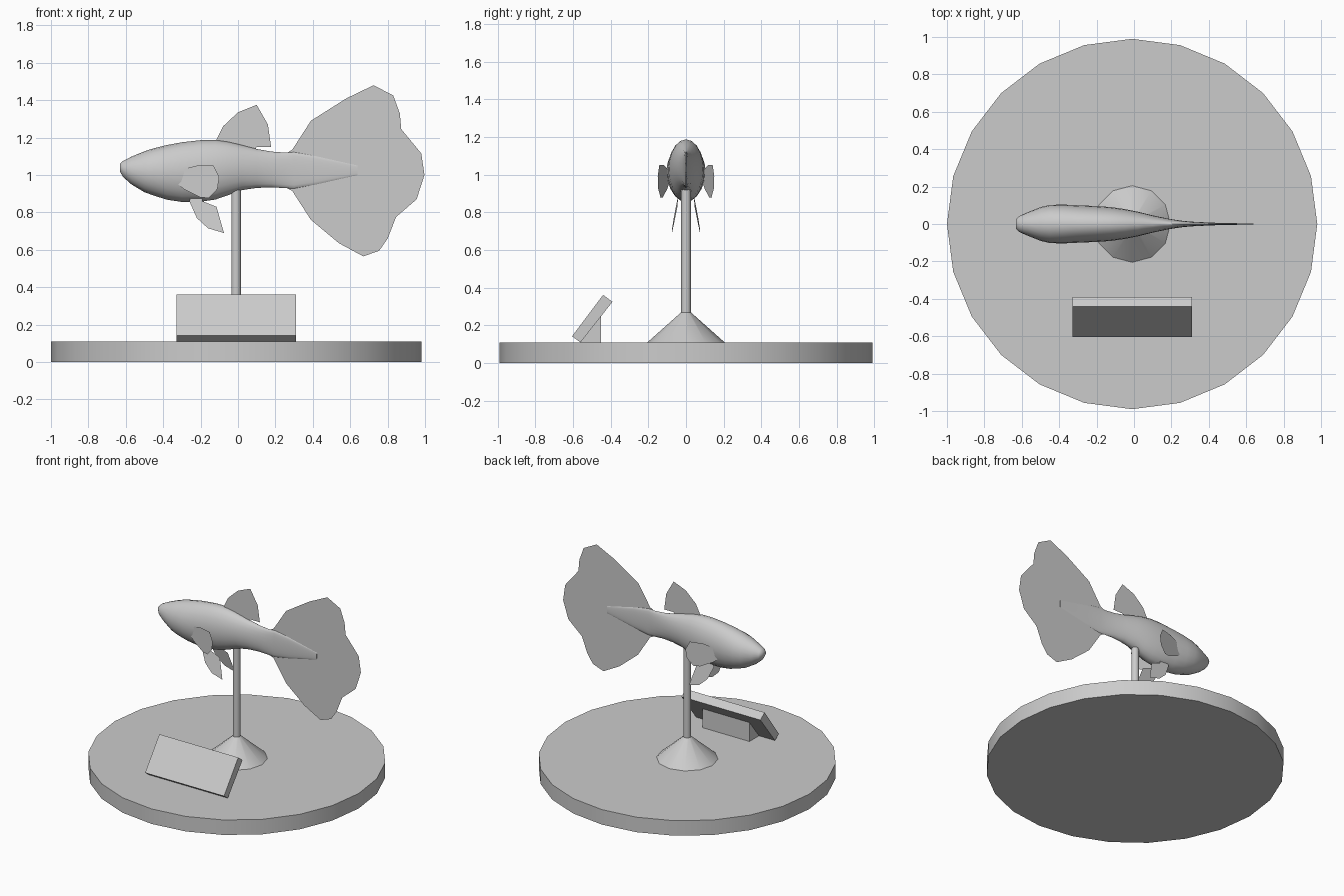
import bpy, bmesh, math
from mathutils import Vector

if "Cube" in bpy.data.objects:
    bpy.data.objects.remove(bpy.data.objects["Cube"])

grey = bpy.data.materials.new("plain grey")
grey.diffuse_color = (0.6, 0.6, 0.6, 1)
grey.use_nodes = True
grey.node_tree.nodes["Principled BSDF"].inputs["Base Color"].default_value = grey.diffuse_color
CX = -0.01  # centre of stand


def make(name, verts, faces, smooth=None, solid=True):
    me = bpy.data.meshes.new(name)
    me.from_pydata(verts, [], faces)
    ob = bpy.data.objects.new(name, me)
    bpy.context.collection.objects.link(ob)
    me.materials.append(grey)
    if solid:
        bm = bmesh.new()
        bm.from_mesh(me)
        bmesh.ops.recalc_face_normals(bm, faces=bm.faces)
        bm.to_mesh(me)
        bm.free()
    if smooth:
        bpy.ops.object.select_all(action='DESELECT')
        ob.select_set(True)
        bpy.context.view_layer.objects.active = ob
        bpy.ops.object.shade_smooth_by_angle(angle=math.radians(smooth))
    return ob


def loft(name, rings, smooth=None):
    """Skin a list of equal rings and cap both ends."""
    n = len(rings[0])
    verts = [v for r in rings for v in r]
    faces = [(i * n + j, i * n + (j + 1) % n, (i + 1) * n + (j + 1) % n, (i + 1) * n + j)
             for i in range(len(rings) - 1) for j in range(n)]
    faces += [tuple(range(n)), tuple(range(len(verts) - n, len(verts)))]
    return make(name, verts, faces, smooth)


def turned(name, profile, sides, smooth):
    """Round part from (radius, height) pairs."""
    angles = [2 * math.pi * k / sides for k in range(sides)]
    return loft(name, [[(CX + r * math.cos(a), r * math.sin(a), z) for a in angles]
                       for r, z in profile], smooth)


def prism(name, profile, x0, x1):
    """Extrude a (y, z) profile along x."""
    return loft(name, [[(x, y, z) for y, z in profile] for x in (x0, x1)])


def sheet(name, outline, depth=lambda x, z: 0.0):
    """Thin fin from an (x, z) outline; depth gives y."""
    return make(name, [(x, depth(x, z), z) for x, z in outline],
                [tuple(range(len(outline)))], solid=False)


# Stand
turned("base_disc", [(0.99, 0), (0.99, 0.11)], 24, 30)
turned("pole_foot", [(0.205, 0.11), (0.025, 0.27)], 12, 35)
turned("pole", [(0.026, 0.2), (0.026, 0.96)], 12, 35)

# Tilted plaque and its support
prism("plaque", [(-0.605, 0.142), (-0.56, 0.11), (-0.39, 0.325), (-0.44, 0.362)], -0.33, 0.31)
prism("plaque_support", [(-0.56, 0.11), (-0.45, 0.11), (-0.45, 0.249)], -0.2, 0.18)

# Body: x, bottom, top, half width
stations = [(-0.632, 1.02, 1.06, 0.025), (-0.615, 0.99, 1.075, 0.042), (-0.57, 0.95, 1.098, 0.062),
            (-0.5, 0.908, 1.127, 0.09), (-0.45, 0.89, 1.143, 0.102), (-0.38, 0.868, 1.16, 0.104),
            (-0.3, 0.856, 1.175, 0.1), (-0.2, 0.857, 1.186, 0.096), (-0.12, 0.869, 1.187, 0.09),
            (-0.05, 0.893, 1.177, 0.08), (0.02, 0.919, 1.16, 0.066), (0.1, 0.931, 1.139, 0.046),
            (0.18, 0.934, 1.125, 0.029), (0.25, 0.93, 1.12, 0.018), (0.3, 0.928, 1.122, 0.013),
            (0.42, 0.95, 1.1, 0.007), (0.64, 1.0, 1.05, 0.002)]
ring_angles = [2 * math.pi * k / 20 for k in range(20)]
loft("fish_body", [[(x, w * math.cos(a), (lo + hi) / 2 + (hi - lo) / 2 * math.sin(a))
                    for a in ring_angles] for x, lo, hi, w in stations], 60)

# Tail and back fins
sheet("tail_fin", [(0.2, 1.1), (0.26, 1.117), (0.29, 1.135), (0.39, 1.29), (0.58, 1.41),
                   (0.725, 1.48), (0.83, 1.425), (0.865, 1.33), (0.873, 1.245), (0.98, 1.115),
                   (0.997, 1.0), (0.955, 0.87), (0.845, 0.775), (0.8, 0.66), (0.755, 0.595),
                   (0.67, 0.565), (0.54, 0.635), (0.39, 0.76), (0.29, 0.915), (0.26, 0.93),
                   (0.2, 0.95)])
sheet("back_fin", [(-0.12, 1.15), (-0.12, 1.18), (-0.08, 1.26), (0, 1.335), (0.1, 1.375),
                   (0.16, 1.27), (0.177, 1.15), (0.1, 1.15), (0.08, 1.12)])

# Paired side and belly fins
for side, s in (("left", 1), ("right", -1)):
    sheet(side + "_side_fin", [(-0.32, 1.01), (-0.28, 1.035), (-0.22, 1.05), (-0.13, 1.05),
                               (-0.1, 0.99), (-0.11, 0.925), (-0.155, 0.877), (-0.2, 0.88),
                               (-0.29, 0.925), (-0.32, 0.95)],
          lambda x, z: s * (0.15 + (x + 0.1) * 0.27))
    sheet(side + "_belly_fin", [(-0.25, 0.89), (-0.26, 0.86), (-0.22, 0.77), (-0.16, 0.715),
                                (-0.075, 0.69), (-0.115, 0.83), (-0.19, 0.86), (-0.19, 0.89)],
          lambda x, z: s * (0.04 + (0.87 - z) * 0.22 - (x + 0.17) * 0.06))
